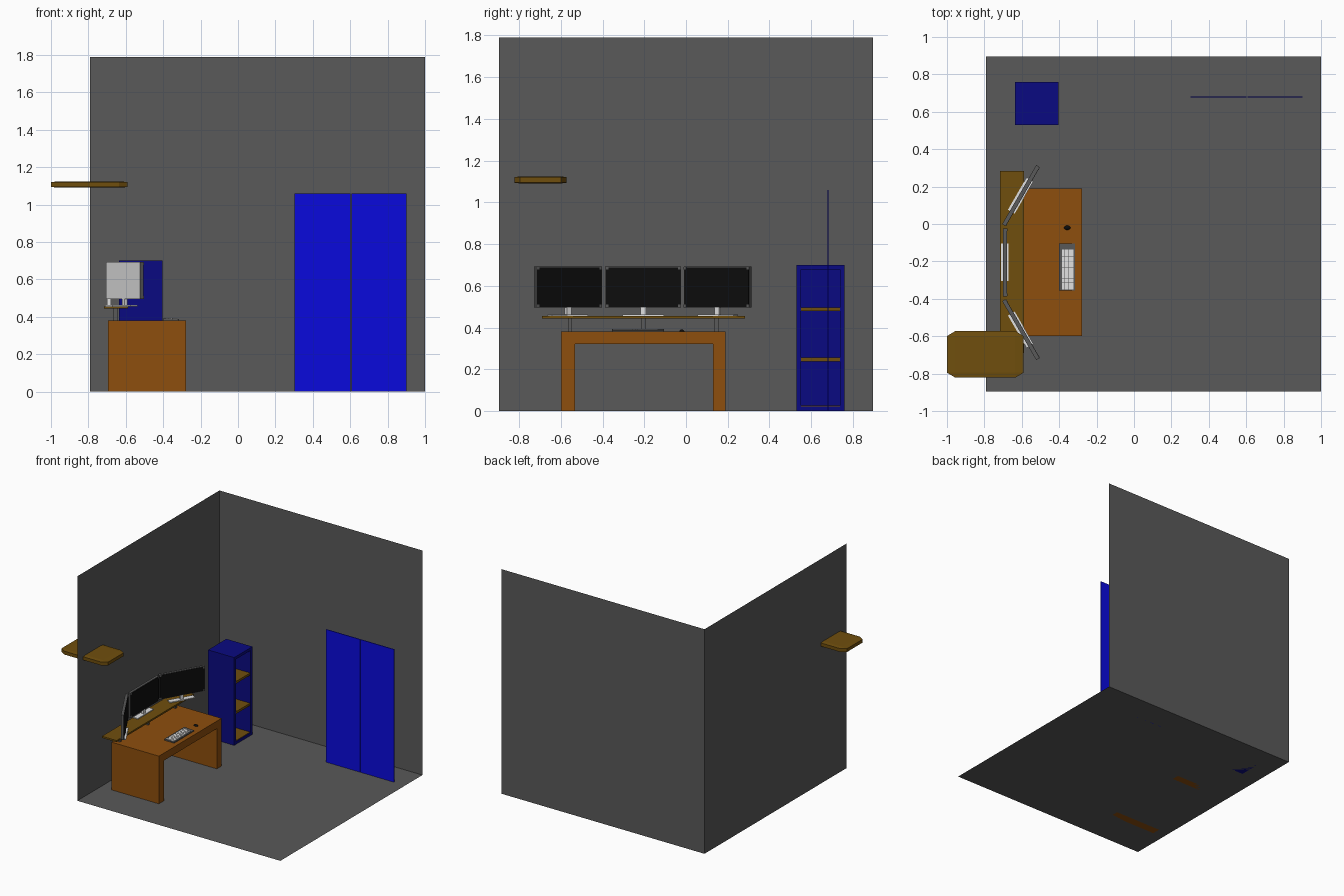
import bpy, bmesh, math
from mathutils import Matrix, Vector

if "Cube" in bpy.data.objects:
    bpy.data.objects.remove(bpy.data.objects["Cube"])


def mat(name, r, g, b):
    m = bpy.data.materials.new(name)
    m.diffuse_color = (r, g, b, 1)
    m.use_nodes = True
    m.node_tree.nodes["Principled BSDF"].inputs["Base Color"].default_value = m.diffuse_color
    return m


GREY = mat("wall_grey", 0.1, 0.1, 0.1)
ORANGE = mat("desk_orange_brown", 0.27, 0.077, 0.004)
BROWN = mat("shelf_brown", 0.16, 0.077, 0.004)
NAVY = mat("cabinet_navy", 0.003, 0.003, 0.22)
BLUE = mat("door_blue", 0.003, 0.003, 0.72)
BLACK = mat("black", 0.004, 0.004, 0.004)
WHITE = mat("light_grey", 0.75, 0.75, 0.75)


def finish(name, bm, mats, matrix=None):
    if matrix:
        bm.transform(matrix)
    me = bpy.data.meshes.new(name)
    bm.to_mesh(me)
    bm.free()
    for m in mats:
        me.materials.append(m)
    ob = bpy.data.objects.new(name, me)
    bpy.context.collection.objects.link(ob)
    return ob


def add_box(bm, lo, hi):
    lo, hi = Vector(lo), Vector(hi)
    size = hi - lo
    m = Matrix.Translation((lo + hi) / 2) @ Matrix.Diagonal((*size, 1))
    return bmesh.ops.create_cube(bm, size=1, matrix=m)["verts"]


def box(name, lo, hi, m, matrix=None):
    bm = bmesh.new()
    add_box(bm, lo, hi)
    return finish(name, bm, [m], matrix)


def prism(name, pts, axis_matrix, depth, m):
    # extrude a flat outline by depth along its local z
    bm = bmesh.new()
    f = bm.faces.new([bm.verts.new((x, y, 0)) for x, y in pts])
    ext = bmesh.ops.extrude_face_region(bm, geom=[f])["geom"]
    bmesh.ops.translate(bm, vec=(0, 0, depth),
                        verts=[v for v in ext if isinstance(v, bmesh.types.BMVert)])
    bmesh.ops.recalc_face_normals(bm, faces=bm.faces)
    return finish(name, bm, [m], axis_matrix)


# Room: floor and two walls, the other three sides left open
bm = bmesh.new()
add_box(bm, (-0.79, -0.895, 0), (1, 0.895, 1.79))
bm.normal_update()
opened = [f for f in bm.faces
          if f.normal.z > 0.5 or f.normal.x > 0.5 or f.normal.y < -0.5]
bmesh.ops.delete(bm, geom=opened, context="FACES")
bmesh.ops.reverse_faces(bm, faces=bm.faces)
finish("room_shell", bm, [GREY])

# Desk: bridge-shaped profile in y/z, extruded along x
YZ_TO_X = Matrix(((0, 0, 1, -0.695), (1, 0, 0, 0), (0, 1, 0, 0), (0, 0, 0, 1)))
prism("desk", [(-0.6, 0), (-0.532, 0), (-0.532, 0.32), (0.13, 0.32), (0.13, 0),
               (0.19, 0), (0.19, 0.38), (-0.6, 0.38)], YZ_TO_X, 0.417, ORANGE)

# Monitor riser board on three posts
box("riser_board", (-0.717, -0.69, 0.443), (-0.588, 0.283, 0.456), BROWN)
for i, y in enumerate((-0.556, -0.202, 0.145)):
    box(f"riser_post_{i + 1}", (-0.665, y - 0.01, 0.38), (-0.645, y + 0.01, 0.443), GREY)


def monitor(tag, x, y, degrees):
    m = Matrix.Translation((x, y, 0)) @ Matrix.Rotation(math.radians(degrees), 4, "Z")
    # casing with a pale rear face
    bm = bmesh.new()
    add_box(bm, (-0.01, -0.182, 0.495), (0.01, 0.182, 0.692))
    bm.normal_update()
    for f in bm.faces:
        f.material_index = 1 if f.normal.x < -0.5 else 0
    finish(f"monitor_casing_{tag}", bm, [GREY, WHITE], m)
    box(f"monitor_screen_{tag}", (0.01, -0.178, 0.499), (0.012, 0.178, 0.688), BLACK, m)
    # small corner clips on the front
    bm = bmesh.new()
    for cy in (-0.174, 0.174):
        for cz in (0.503, 0.684):
            add_box(bm, (0.011, cy - 0.007, cz - 0.007), (0.0135, cy + 0.007, cz + 0.007))
    finish(f"monitor_corners_{tag}", bm, [GREY], m)
    # stand
    box(f"monitor_neck_{tag}", (-0.01, -0.013, 0.46), (0.01, 0.013, 0.495), WHITE, m)
    box(f"monitor_base_{tag}", (-0.022, -0.1, 0.456), (0.02, 0.1, 0.463), WHITE, m)


monitor("centre", -0.69, -0.205, 0)
monitor("left", -0.605, -0.565, 30)
monitor("right", -0.605, 0.152, -30)

# Keyboard: slightly tilted body with rows of keys
XZ_TO_Y = Matrix(((1, 0, 0, 0), (0, 0, 1, -0.355), (0, 1, 0, 0), (0, 0, 0, 1)))
prism("keyboard_body", [(-0.4, 0.38), (-0.315, 0.38), (-0.315, 0.387), (-0.4, 0.392)],
      XZ_TO_Y, 0.25, GREY)
bm = bmesh.new()
for r in range(5):
    x = -0.385 + r * 0.0122
    z = 0.391 - r * 0.0007
    for k in range(18):
        y = -0.349 + k * 0.0118
        add_box(bm, (x, y, z - 0.002), (x + 0.0115, y + 0.0112, z + 0.003))
finish("keyboard_keys", bm, [WHITE])

# Mouse: low rounded dome
bm = bmesh.new()
bmesh.ops.create_uvsphere(bm, u_segments=20, v_segments=12, radius=1)
bmesh.ops.bisect_plane(bm, geom=bm.verts[:] + bm.edges[:] + bm.faces[:],
                       plane_co=(0, 0, 0), plane_no=(0, 0, -1), clear_outer=True)
for f in bm.faces:
    f.smooth = True
finish("mouse", bm, [BLACK],
       Matrix.Translation((-0.357, -0.02, 0.38)) @ Matrix.Diagonal((0.018, 0.012, 0.011, 1)))

# Bookcase: box open towards +x, front face inset and pushed back
bm = bmesh.new()
add_box(bm, (-0.635, 0.53, 0), (-0.405, 0.76, 0.7))
bm.normal_update()
front = [f for f in bm.faces if f.normal.x > 0.5]
bmesh.ops.inset_region(bm, faces=front, thickness=0.022, use_even_offset=True)
ext = bmesh.ops.extrude_face_region(bm, geom=front)["geom"]
bmesh.ops.delete(bm, geom=front, context="FACES_ONLY")
bmesh.ops.translate(bm, vec=(-0.21, 0, 0),
                    verts=[v for v in ext if isinstance(v, bmesh.types.BMVert)])
bmesh.ops.recalc_face_normals(bm, faces=bm.faces)
finish("bookcase", bm, [NAVY])
for i, (z0, z1) in enumerate(((0.022, 0.026), (0.238, 0.256), (0.479, 0.497))):
    box(f"bookcase_shelf_{i + 1}", (-0.615, 0.552, z0), (-0.41, 0.738, z1), BROWN)

# Double door: two thin leaves
for tag, x0, x1 in (("left", 0.303, 0.602), ("right", 0.606, 0.9)):
    box(f"door_leaf_{tag}", (x0, 0.677, 0), (x1, 0.683, 1.058), BLUE)

# Wall shelf: chamfered cube, flattened so the chamfers stretch with it
bm = bmesh.new()
bmesh.ops.create_cube(bm, size=1)
bmesh.ops.bevel(bm, geom=bm.edges[:], offset=0.11, segments=1, affect="EDGES")
finish("wall_shelf", bm, [BROWN],
       Matrix.Translation((-0.795, -0.697, 1.107)) @ Matrix.Diagonal((0.41, 0.25, 0.034, 1)))
